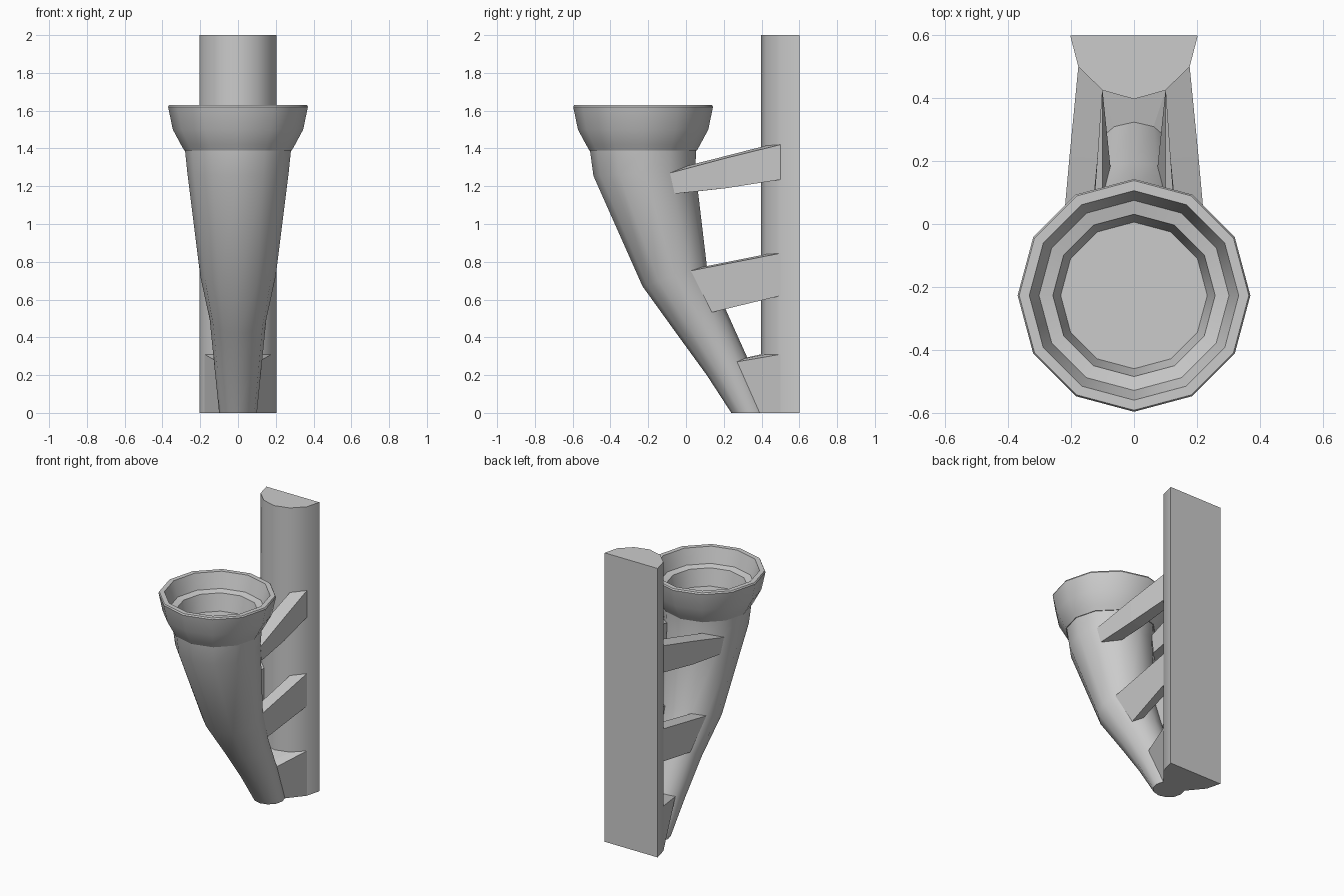
import bpy, bmesh
from math import sin, cos, tau, radians

if "Cube" in bpy.data.objects:
    bpy.data.objects.remove(bpy.data.objects["Cube"])


def loft(name, loops, smooth=None, mirror=False):
    """Skin closed loops of equal point count and cap both ends."""
    bm = bmesh.new()
    rows = [[bm.verts.new(p) for p in loop] for loop in loops]
    n = len(rows[0])
    for a, b in zip(rows, rows[1:]):
        for i in range(n):
            j = (i + 1) % n
            bm.faces.new((a[i], a[j], b[j], b[i]))
    bm.faces.new(rows[0])
    bm.faces.new(rows[-1])
    bmesh.ops.recalc_face_normals(bm, faces=bm.faces)
    mesh = bpy.data.meshes.new(name)
    bm.to_mesh(mesh)
    bm.free()
    obj = bpy.data.objects.new(name, mesh)
    bpy.context.collection.objects.link(obj)
    if mirror:
        obj.modifiers.new("mirror", 'MIRROR')
    if smooth:
        bpy.ops.object.select_all(action='DESELECT')
        bpy.context.view_layer.objects.active = obj
        obj.select_set(True)
        bpy.ops.object.shade_smooth_by_angle(angle=radians(smooth))
    return obj


def ring_point(ring, i):
    """Point i of a 12-sided ring (centre y, centre z, x radius, y radius, tilt)."""
    cy, cz, rx, ry, tilt = ring
    a = tau * i / 12
    return (rx * cos(a), cy + ry * sin(a), cz + tilt * sin(a))


def ring_loop(ring):
    return [ring_point(ring, i) for i in range(12)]


# Wall post: half-round front, flat back
post = [(0.203, 0.6), (0.177, 0.5), (0.10, 0.425), (0, 0.397),
        (-0.10, 0.425), (-0.177, 0.5), (-0.203, 0.6)]
loft("wall_post", [[(x, y, z) for x, y in post] for z in (0, 2)], smooth=40)

# Tapered, backward-curving body
base = (0.34, 0.0, 0.10, 0.10, 0.0)
low = (0.217, 0.247, 0.125, 0.107, 0.047)
mid = (0.075, 0.495, 0.15, 0.125, 0.075)
high = (-0.06, 0.725, 0.20, 0.17, 0.055)
shoulder = (-0.22, 1.27, 0.268, 0.27, 0.015)
neck = (-0.228, 1.395, 0.281, 0.281, 0.0)
loft("cone_body", [ring_loop(r) for r in (base, low, mid, high, shoulder, neck)],
     smooth=40)

# Cup collar: outer flare, rim, inner ledge and floor
profile = [(0.285, 1.39), (0.302, 1.42), (0.345, 1.5), (0.37, 1.62), (0.365, 1.63),
           (0.333, 1.63), (0.302, 1.525), (0.258, 1.515), (0.233, 1.40)]
loft("cup_collar", [ring_loop((-0.227, z, r, r, 0)) for r, z in profile], smooth=35)


# Side struts, from body corners to post corners
def post_end(top, bottom):
    return [(0.177, 0.5, top), (0.10, 0.425, top - 0.005),
            (0.10, 0.425, bottom - 0.005), (0.177, 0.5, bottom)]


upper_front = [(0.232, -0.085, 1.27), (0.134, 0.014, 1.31),
               (0.128, 0.035, 1.17), (0.222, -0.06, 1.16)]
upper_middle = [(0.205, 0.215, 1.35), (0.115, 0.21, 1.36),
                (0.115, 0.21, 1.19), (0.205, 0.215, 1.19)]
loft("upper_strut", [upper_front, upper_middle, post_end(1.42, 1.235)], mirror=True)

middle_front = [ring_point(high, 1), ring_point(high, 2),
                ring_point(mid, 2), ring_point(mid, 1)]
loft("middle_strut", [middle_front, post_end(0.845, 0.62)], mirror=True)

# Solid foot web joining body and post
web_front = ([ring_point(low, i) for i in range(1, 6)] +
             [ring_point(base, i) for i in range(5, 0, -1)])
web_back = ([(x, y, 0.31) for x, y in post[1:6]] +
            [(x, y, 0.0) for x, y in reversed(post[1:6])])
loft("foot_web", [web_front, web_back])
